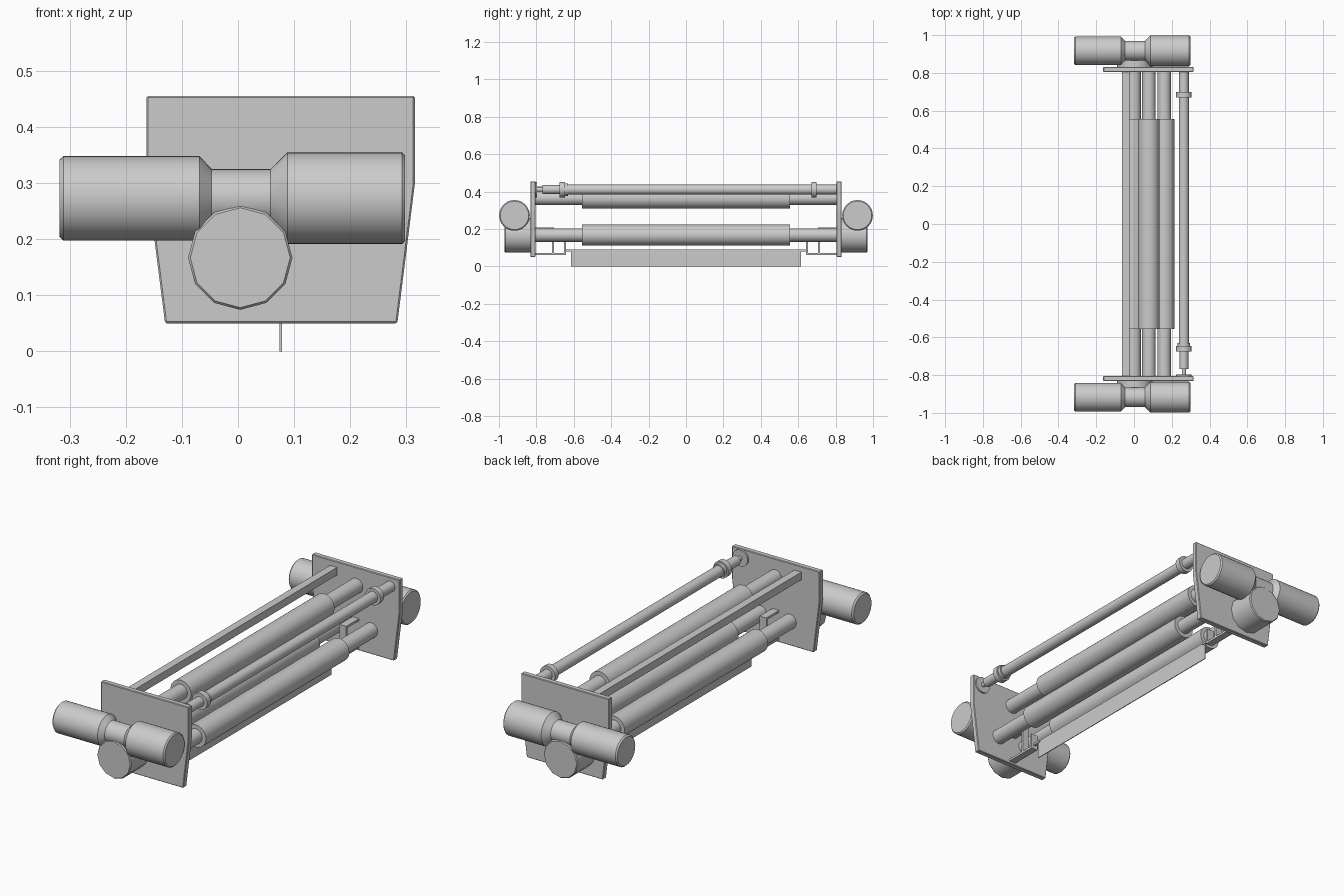
import bpy, bmesh, math
from mathutils import Vector

if "Cube" in bpy.data.objects:
    bpy.data.objects.remove(bpy.data.objects["Cube"])


def finish(name, bm, smooth=False):
    bmesh.ops.recalc_face_normals(bm, faces=bm.faces)
    me = bpy.data.meshes.new(name)
    bm.to_mesh(me)
    bm.free()
    ob = bpy.data.objects.new(name, me)
    bpy.context.collection.objects.link(ob)
    if smooth:
        bpy.ops.object.select_all(action='DESELECT')
        ob.select_set(True)
        bpy.context.view_layer.objects.active = ob
        bpy.ops.object.shade_smooth_by_angle(angle=math.radians(35))
    return ob


def lathe(name, axis, centre, profile, sides=32):
    """Revolve (position, radius) pairs around the x or y axis; ends are capped."""
    bm = bmesh.new()
    rings = []
    for p, r in profile:
        ring = []
        for i in range(sides):
            a = 2 * math.pi * i / sides
            u, w = r * math.sin(a), r * math.cos(a)
            off = Vector((p, u, w)) if axis == 'x' else Vector((u, p, w))
            ring.append(bm.verts.new(Vector(centre) + off))
        rings.append(ring)
    for a, b in zip(rings, rings[1:]):
        for i in range(sides):
            j = (i + 1) % sides
            bm.faces.new((a[i], a[j], b[j], b[i]))
    bm.faces.new(rings[0])
    bm.faces.new(rings[-1])
    return finish(name, bm, True)


def box(name, x, y, z):
    bm = bmesh.new()
    bmesh.ops.create_cube(bm, size=1)
    for v in bm.verts:
        v.co = [(lo + hi) / 2 + c * (hi - lo) for c, (lo, hi) in zip(v.co, (x, y, z))]
    return finish(name, bm)


def plate(name, outline, y0, y1):
    bm = bmesh.new()
    face = bm.faces.new([bm.verts.new((x, y0, z)) for x, z in outline])
    ext = bmesh.ops.extrude_face_region(bm, geom=[face])
    for v in ext['geom']:
        if isinstance(v, bmesh.types.BMVert):
            v.co.y = y1
    ob = finish(name, bm)
    bev = ob.modifiers.new("soft_edge", 'BEVEL')
    bev.width, bev.segments = 0.003, 1
    return ob


OUTLINE = [(-0.13, 0.05), (0.284, 0.05), (0.315, 0.297), (0.315, 0.455),
           (-0.163, 0.455), (-0.163, 0.31)]
MOTOR = [(-0.318, 0.069), (-0.311, 0.0755), (-0.069, 0.0755), (-0.047, 0.052),
         (0.058, 0.052), (0.088, 0.082), (0.292, 0.082), (0.298, 0.076)]

for side, s in (("front", -1), ("back", 1)):
    # End plate and drive unit
    plate(side + "_end_plate", OUTLINE, s * 0.805, s * 0.832)
    lathe(side + "_motor", 'x', (0, s * 0.917, 0.273), MOTOR)
    lathe(side + "_gearbox", 'y', (0.004, 0, 0.167),
          [(s * 0.83, 0.093), (s * 0.965, 0.093), (s * 0.97, 0.089)], 12)

    # Bent strap carrying the scraper blade
    def strap(part, y, z, x=(0.058, 0.094)):
        box(side + "_bracket_" + part, x, sorted((s * y[0], s * y[1])), z)
    strap("top", (0.708, 0.806), (0.196, 0.207))
    strap("upright", (0.706, 0.717), (0.068, 0.207))
    strap("base", (0.642, 0.806), (0.062, 0.073))
    strap("inner_upright", (0.642, 0.653), (0.062, 0.14))
    strap("blade_tab", (0.6, 0.643), (0.08, 0.09), (0.07, 0.082))

# Three rollers with journals
for name, x, z in (("lower_left", 0.0, 0.168), ("lower_right", 0.16, 0.168),
                   ("upper", 0.079, 0.365)):
    lathe(name + "_roller", 'y', (x, 0, z),
          [(-0.806, 0.036), (-0.557, 0.036), (-0.557, 0.0555),
           (0.557, 0.0555), (0.557, 0.036), (0.806, 0.036)])

# Adjustable round cross rod with collars and wall flanges
lathe("round_cross_rod", 'y', (0.264, 0, 0.411), [
    (-0.806, 0.041), (-0.797, 0.041), (-0.797, 0.011), (-0.767, 0.011),
    (-0.767, 0.024), (-0.675, 0.024), (-0.675, 0.041), (-0.647, 0.041),
    (-0.647, 0.033), (-0.63, 0.033), (-0.63, 0.027), (0.67, 0.027),
    (0.67, 0.041), (0.698, 0.041), (0.698, 0.026), (0.806, 0.026)], 24)

# Square tie bar and scraper blade
box("square_tie_bar", (-0.063, -0.025), (-0.806, 0.806), (0.389, 0.427))
box("scraper_blade", (0.074, 0.078), (-0.615, 0.615), (0.0, 0.09))
